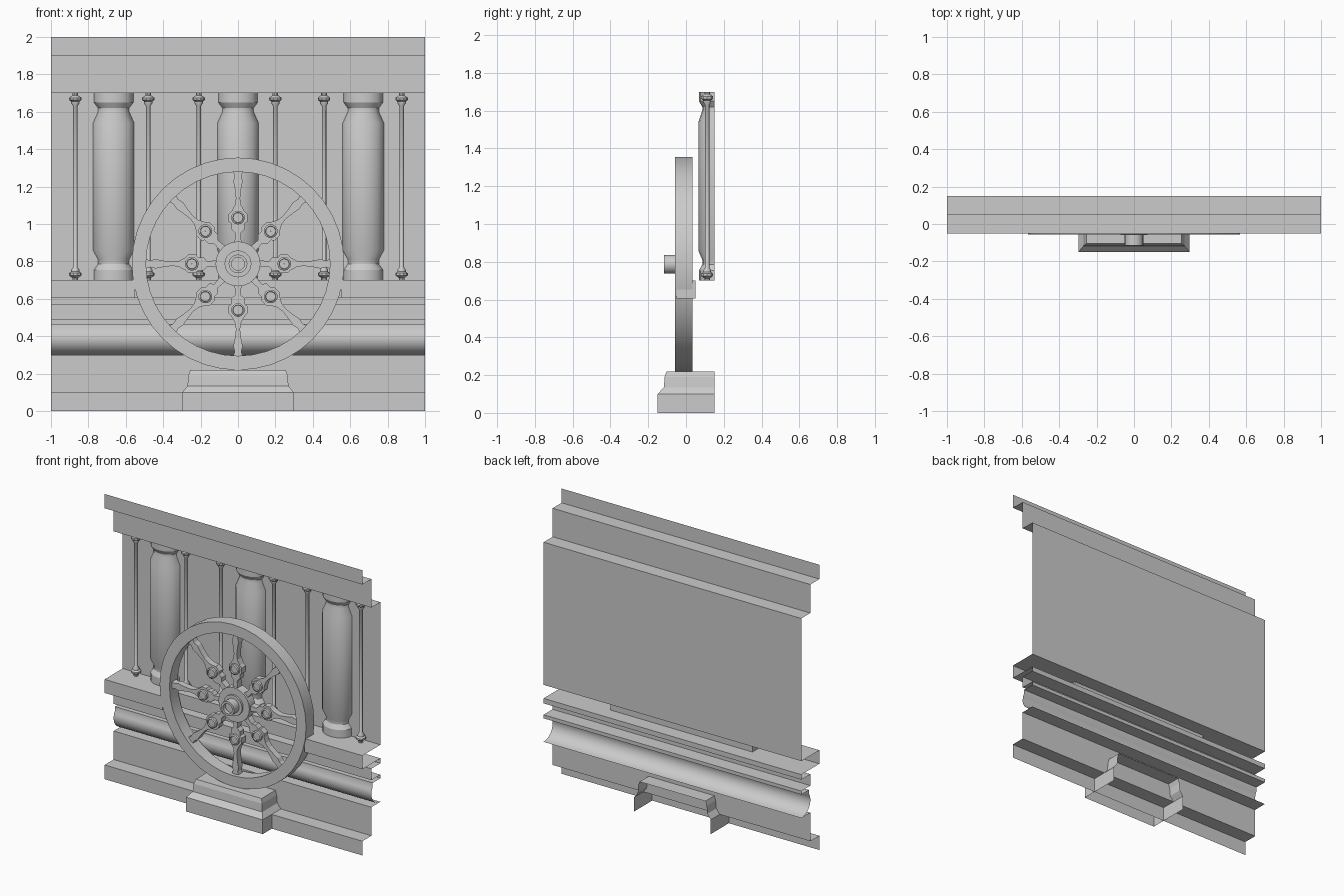
import bpy, bmesh, math
from mathutils import Matrix, Vector

cube = bpy.data.objects.get("Cube")
if cube:
    bpy.data.objects.remove(cube)

GREY = (0.6, 0.6, 0.6, 1)
mat = bpy.data.materials.new("stone grey")
mat.use_nodes = True
mat.diffuse_color = GREY
mat.node_tree.nodes["Principled BSDF"].inputs["Base Color"].default_value = GREY


def finish(name, bm, smooth=None):
    bmesh.ops.remove_doubles(bm, verts=bm.verts, dist=1e-5)
    mesh = bpy.data.meshes.new(name)
    bm.to_mesh(mesh)
    bm.free()
    mesh.materials.append(mat)
    obj = bpy.data.objects.new(name, mesh)
    bpy.context.collection.objects.link(obj)
    if smooth:
        bpy.ops.object.select_all(action='DESELECT')
        obj.select_set(True)
        bpy.context.view_layer.objects.active = obj
        bpy.ops.object.shade_smooth_by_angle(angle=math.radians(smooth))
    return obj


def skin(bm, rows, closed=False):
    """Bridge equal-length rows of points with quads."""
    rings = [[bm.verts.new(p) for p in row] for row in rows]
    for a, b in zip(rings, rings[1:]):
        n = len(a)
        for i in range(n if closed else n - 1):
            j = (i + 1) % n
            bm.faces.new((a[i], a[j], b[j], b[i]))
    return rings


def lathe(bm, profile, x, y, steps, sweep=math.tau, squash=1.0):
    """Revolve (radius, z) round a vertical axis; half sweeps face the front."""
    full = sweep == math.tau
    angles = [math.pi + sweep * i / steps for i in range(steps if full else steps + 1)]
    rows = [[(x + r * math.cos(a), y + r * squash * math.sin(a), z) for a in angles]
            for r, z in profile]
    skin(bm, rows, full)


# Wall: one moulded sheet, with the projecting shelf notched behind the wheel
def wall_profile(shelf_y):
    top = [(-.05, 2), (-.05, 1.9), (.05, 1.9), (.05, 1.7), (.15, 1.7), (.15, .7),
           (shelf_y, .7), (shelf_y, .605), (.15, .605), (.15, .57), (.05, .57),
           (.05, .49), (.15, .49), (.15, .465), (.065, .465)]
    roll = [(.15 - .1 * math.sin(t), .39 + .09 * math.cos(t))
            for t in [math.radians(60 + 12 * i) for i in range(11)]]
    return top + roll + [(.15, .3), (.05, .3), (.05, .1), (-.05, .1), (-.05, 0)]


NOTCH = .55
bm = bmesh.new()
for x0, x1, shelf in ((-1, -NOTCH, -.05), (-NOTCH, NOTCH, .05), (NOTCH, 1, -.05)):
    prof = wall_profile(shelf)
    skin(bm, [[(x, y, z) for y, z in prof] for x in (x0, x1)])
for x in (-NOTCH, NOTCH):
    skin(bm, [[(x, y, z) for y in (-.05, .05)] for z in (.605, .7)])
finish("moulded_wall", bm, 25)

# Pedestal: open at the back and underneath
bm = bmesh.new()
rows = []
for w, y, z in ((.297, -.15, 0), (.297, -.15, .1), (.27, -.117, .135),
                (.265, -.113, .19), (.255, -.103, .22)):
    rows.append([(-w, .15, z), (-w, y, z), (w, y, z), (w, .15, z)])
rings = skin(bm, rows)
bm.faces.new(rings[-1])
finish("pedestal", bm)

# Half columns against the wall
column = [(.105, .7), (.105, .755), (.083, .785), (.083, .81), (.11, .86), (.11, 1.54),
          (.083, 1.6), (.083, 1.62), (.105, 1.65), (.105, 1.7)]
for name, x in (("right", -.665), ("middle", 0), ("left", .67)):
    bm = bmesh.new()
    lathe(bm, column, x, .15, 8, math.pi, .77)
    finish(name + "_column", bm, 28)

# Thin rods with a turned knob at each end
knob = [(.015, 0), (.015, .012), (.033, .025), (.033, .037), (.022, .045),
        (.022, .055), (.012, .07)]
rod = [(r, .7 + z) for r, z in knob] + [(r, 1.7 - z) for r, z in reversed(knob)]
for i, x in enumerate((-.87, -.48, -.21, .2, .46, .875)):
    bm = bmesh.new()
    lathe(bm, rod, x, .112, 10)
    finish(f"rod_{i + 1}", bm, 35)

# Wheel: made of pieces lathed or extruded along y about the axle
AXLE = Matrix.Translation((0, 0, .787))


def turned(name, profile, place, steps, smooth=30):
    bm = bmesh.new()
    rows = [[place @ Vector((r * math.cos(a), y, r * math.sin(a)))
             for a in [math.tau * i / steps for i in range(steps)]] for r, y in profile]
    skin(bm, rows, True)
    return finish(name, bm, smooth)


turned("wheel_rim", [(.568, -.057), (.568, .034), (.492, .034), (.492, -.057), (.568, -.057)],
       AXLE, 40)
turned("hub_disc", [(.001, -.045), (.12, -.045), (.12, .02), (.001, .02)], AXLE, 24)
turned("hub_boss", [(.072, -.04), (.072, -.058), (.05, -.058), (.05, -.116), (.035, -.116),
                    (.035, -.09), (.001, -.09)], AXLE, 20)

# Spokes: a flat cut outline with a round stud on the pointed bracket
half = [(.1, .02), (.165, .014), (.185, .035), (.215, .035), (.225, .05), (.265, .05),
        (.28, .035), (.315, .016), (.35, .011), (.4, .017), (.44, .025), (.47, .018),
        (.5, .028)]
outline = half + [(r, -w) for r, w in reversed(half)]
for i in range(8):
    place = AXLE @ Matrix.Rotation(math.tau * i / 8, 4, 'Y')
    bm = bmesh.new()
    rings = skin(bm, [[place @ Vector((r, y, w)) for r, w in outline] for y in (-.03, .015)], True)
    for ring in rings:
        bm.faces.new(ring)
    finish(f"spoke_{i + 1}", bm)
    turned(f"spoke_stud_{i + 1}",
           [(.037, -.025), (.037, -.045), (.028, -.05), (.026, -.04), (.001, -.04)],
           place @ Matrix.Translation((.247, 0, 0)), 12)

# Consistent facing on every part
for obj in bpy.context.scene.objects:
    if obj.type == 'MESH':
        bm = bmesh.new()
        bm.from_mesh(obj.data)
        bmesh.ops.recalc_face_normals(bm, faces=bm.faces)
        bm.to_mesh(obj.data)
        bm.free()
